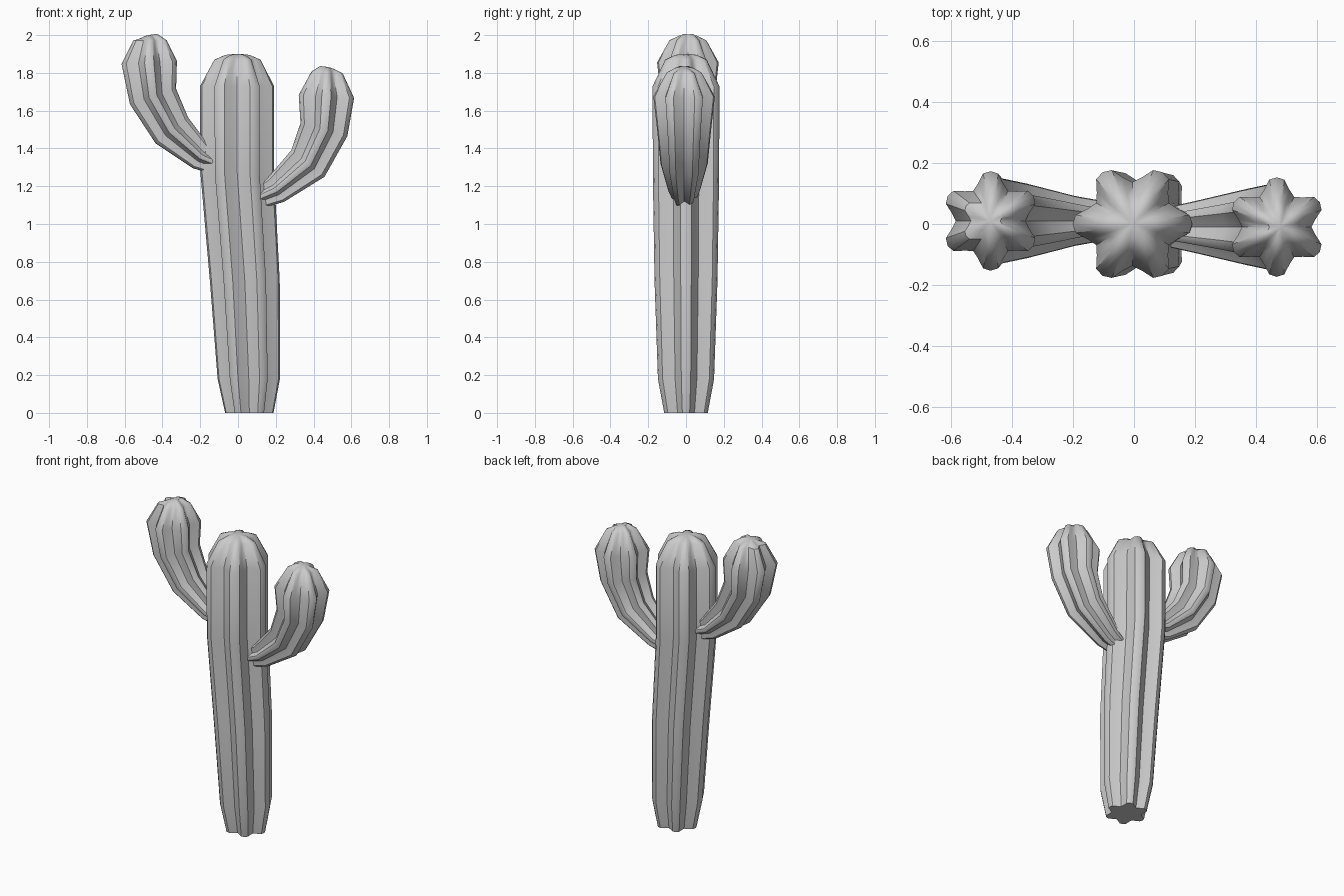
import bpy, bmesh, math
from mathutils import Vector

if "Cube" in bpy.data.objects:
    bpy.data.objects.remove(bpy.data.objects["Cube"])

# Ribbed cross-section: (angle offset in degrees, radius factor) for one rib
RIB = [(-30, 0.70), (-19, 0.79), (-9, 0.965), (0, 1.0), (9, 0.965), (19, 0.79)]


def ribbed_stem(name, rings, y, turn, upright=False):
    """Sweep a six-ribbed star along rings of (x, z, radius) in the xz plane."""
    bm = bmesh.new()
    loops = []
    pts = [Vector((x, y, z)) for x, z, r in rings]
    for i, (x, z, r) in enumerate(rings):
        t = (pts[min(i + 1, len(pts) - 1)] - pts[max(i - 1, 0)]).normalized()
        if upright:
            t = Vector((0, 0, 1))
        side = Vector((0, 1, 0))
        out = side.cross(t)
        loop = []
        for k in range(6):
            for a, f in RIB:
                ang = math.radians(60 * k + a + turn)
                loop.append(bm.verts.new(
                    pts[i] + (out * math.cos(ang) + side * math.sin(ang)) * r * f))
        loops.append(loop)
    n = len(loops[0])
    for lo, hi in zip(loops, loops[1:]):
        for j in range(n):
            bm.faces.new((lo[j], lo[(j + 1) % n], hi[(j + 1) % n], hi[j]))
    bm.faces.new(loops[0][::-1])
    bm.faces.new(loops[-1])
    bmesh.ops.recalc_face_normals(bm, faces=bm.faces)
    mesh = bpy.data.meshes.new(name)
    bm.to_mesh(mesh)
    bm.free()
    ob = bpy.data.objects.new(name, mesh)
    bpy.context.collection.objects.link(ob)
    bpy.context.view_layer.objects.active = ob
    ob.select_set(True)
    bpy.ops.object.shade_smooth_by_angle(angle=math.radians(40))
    ob.select_set(False)
    return ob


# Leaning trunk with a rounded crown
ribbed_stem("trunk", [
    (0.06, 0.0, 0.128), (0.057, 0.18, 0.165), (0.036, 0.70, 0.185),
    (-0.004, 1.27, 0.195), (-0.005, 1.73, 0.196), (-0.003, 1.87, 0.122),
    (-0.003, 1.895, 0.065), (-0.003, 1.90, 0.02)], 0, 0, upright=True)

# Higher left arm
ribbed_stem("left_arm", [
    (-0.10, 1.315, 0.065), (-0.195, 1.355, 0.082), (-0.35, 1.495, 0.122),
    (-0.45, 1.675, 0.143), (-0.47, 1.855, 0.163), (-0.466, 1.972, 0.098),
    (-0.472, 1.995, 0.05), (-0.473, 2.0, 0.015)], 0.01, 30)

# Lower right arm
ribbed_stem("right_arm", [
    (0.11, 1.14, 0.065), (0.20, 1.18, 0.085), (0.37, 1.32, 0.125),
    (0.455, 1.50, 0.143), (0.468, 1.675, 0.163), (0.472, 1.802, 0.092),
    (0.478, 1.825, 0.05), (0.479, 1.83, 0.015)], -0.01, 30)
